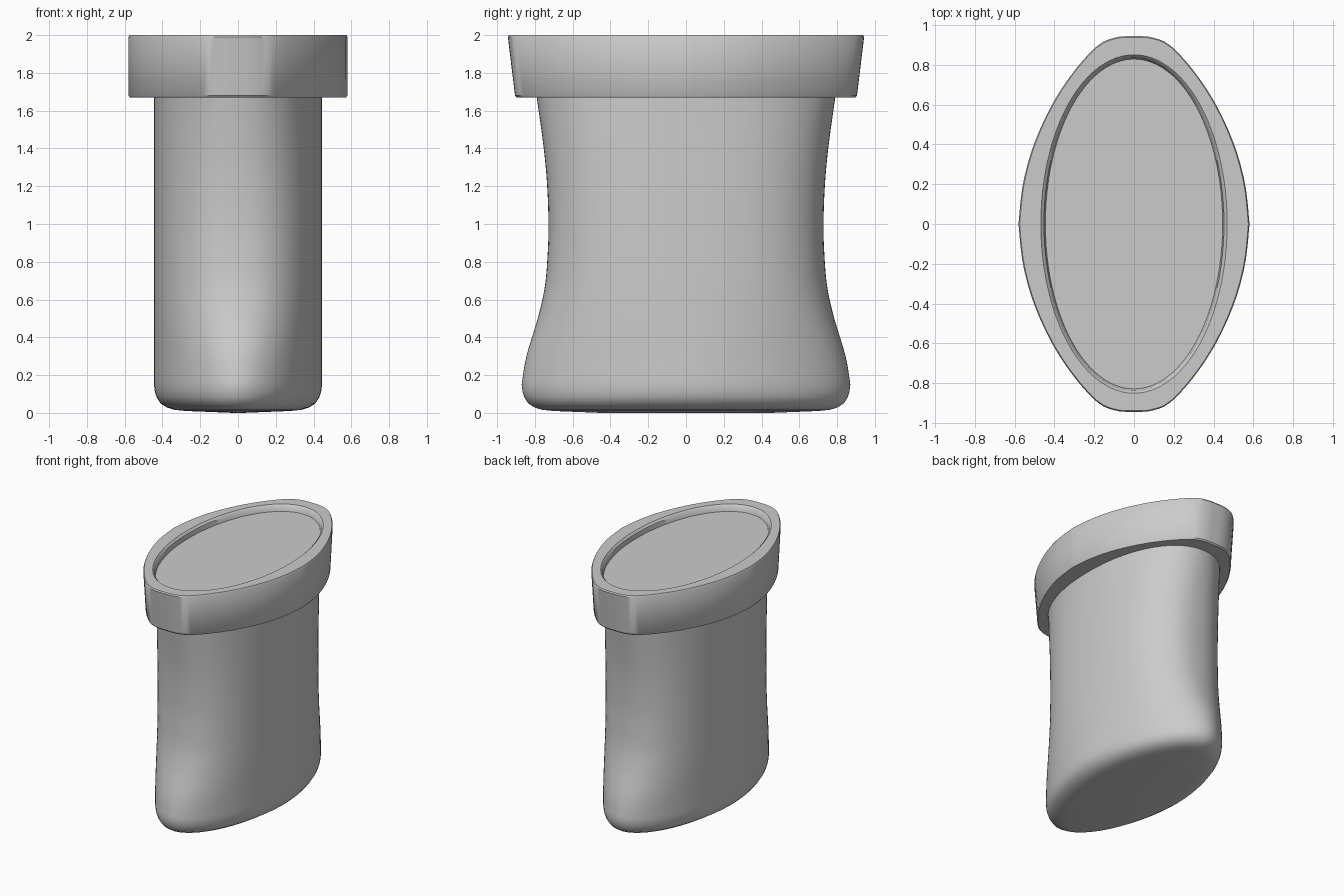
import bpy, bmesh, math

if "Cube" in bpy.data.objects:
    bpy.data.objects.remove(bpy.data.objects["Cube"])

N = 96  # points around each section


def superellipse(rx, ry, n):
    pts = []
    for i in range(N):
        a = 2 * math.pi * i / N
        c, s = math.cos(a), math.sin(a)
        pts.append((rx * math.copysign(abs(c) ** (2 / n), c),
                    ry * math.copysign(abs(s) ** (2 / n), s)))
    return pts


def smooth(keys, t):
    # Catmull-Rom through a list of tuples, t in 0..len-1
    i = min(int(t), len(keys) - 2)
    u = t - i
    p1, p2 = keys[i], keys[i + 1]
    p0 = keys[i - 1] if i else p1
    p3 = keys[i + 2] if i + 2 < len(keys) else p2
    return tuple(0.5 * (2 * b + (c - a) * u + (2 * a - 5 * b + 4 * c - d) * u * u
                 + (3 * b - a - 3 * c + d) * u ** 3)
                 for a, b, c, d in zip(p0, p1, p2, p3))


def loft(name, sections, closed=False):
    bm = bmesh.new()
    rings = [[bm.verts.new((x, y, z)) for x, y in pts] for pts, z in sections]
    pairs = list(zip(rings, rings[1:]))
    if closed:
        pairs.append((rings[-1], rings[0]))
    for a, b in pairs:
        for i in range(N):
            j = (i + 1) % N
            bm.faces.new((a[i], a[j], b[j], b[i]))
    if not closed:
        bm.faces.new(rings[0][::-1])
        bm.faces.new(rings[-1])
    bmesh.ops.recalc_face_normals(bm, faces=bm.faces)
    me = bpy.data.meshes.new(name)
    bm.to_mesh(me)
    bm.free()
    ob = bpy.data.objects.new(name, me)
    bpy.context.collection.objects.link(ob)
    bpy.context.view_layer.objects.active = ob
    ob.select_set(True)
    bpy.ops.object.shade_smooth_by_angle(angle=math.radians(35))
    ob.select_set(False)
    return ob


# body: constant width, depth pinched at the waist; (z, half depth)
keys = [(0.15, 0.87), (0.3, 0.845), (0.5, 0.785), (0.67, 0.747), (0.85, 0.732),
        (1.0, 0.728), (1.2, 0.735), (1.4, 0.753), (1.67, 0.79), (1.95, 0.83)]


def body_section(ry, inset=0):
    return superellipse(0.445 - inset, ry - inset, 2 + (0.83 - ry) * 3.5)


# rounded base: (z, inset)
base = [(0.0, 0.42), (0.01, 0.17), (0.016, 0.11), (0.028, 0.07),
        (0.05, 0.035), (0.08, 0.015), (0.11, 0.005)]
sections = [(body_section(0.87, d), z) for z, d in base]
for k in range(4 * (len(keys) - 1) + 1):
    z, ry = smooth(keys, k / 4)
    sections.append((body_section(ry), z))
loft("planter_body", sections)

# rim: quarter outline mirrored into a pointed oval
quarter = [(0.58, 0), (0.558, 0.2), (0.503, 0.4), (0.412, 0.6), (0.3, 0.77),
           (0.18, 0.9), (0.085, 0.94), (0, 0.945)]


def rim_section(sx, sy):
    q = [smooth(quarter, 7 * i / (N // 4)) for i in range(N // 4)]
    half = q + [(0, 0.945)] + [(-x, y) for x, y in q[:0:-1]]
    full = half + [(-x, -y) for x, y in half]
    return [(x * sx, y * sy) for x, y in full]


inner = superellipse(0.443, 0.826, 2)
lip = superellipse(0.452, 0.835, 2)
lip_top = superellipse(0.468, 0.85, 2)
loft("planter_rim", [
    (superellipse(0.43, 0.775, 2.1), 1.67),
    (rim_section(0.988, 0.948), 1.67),
    (rim_section(1.0, 0.958), 1.68),
    (rim_section(1.0, 0.998), 1.99),
    (rim_section(0.99, 0.992), 2.0),
    (lip_top, 2.0),
    (lip, 1.985),
    (inner, 1.94),
], closed=True)
